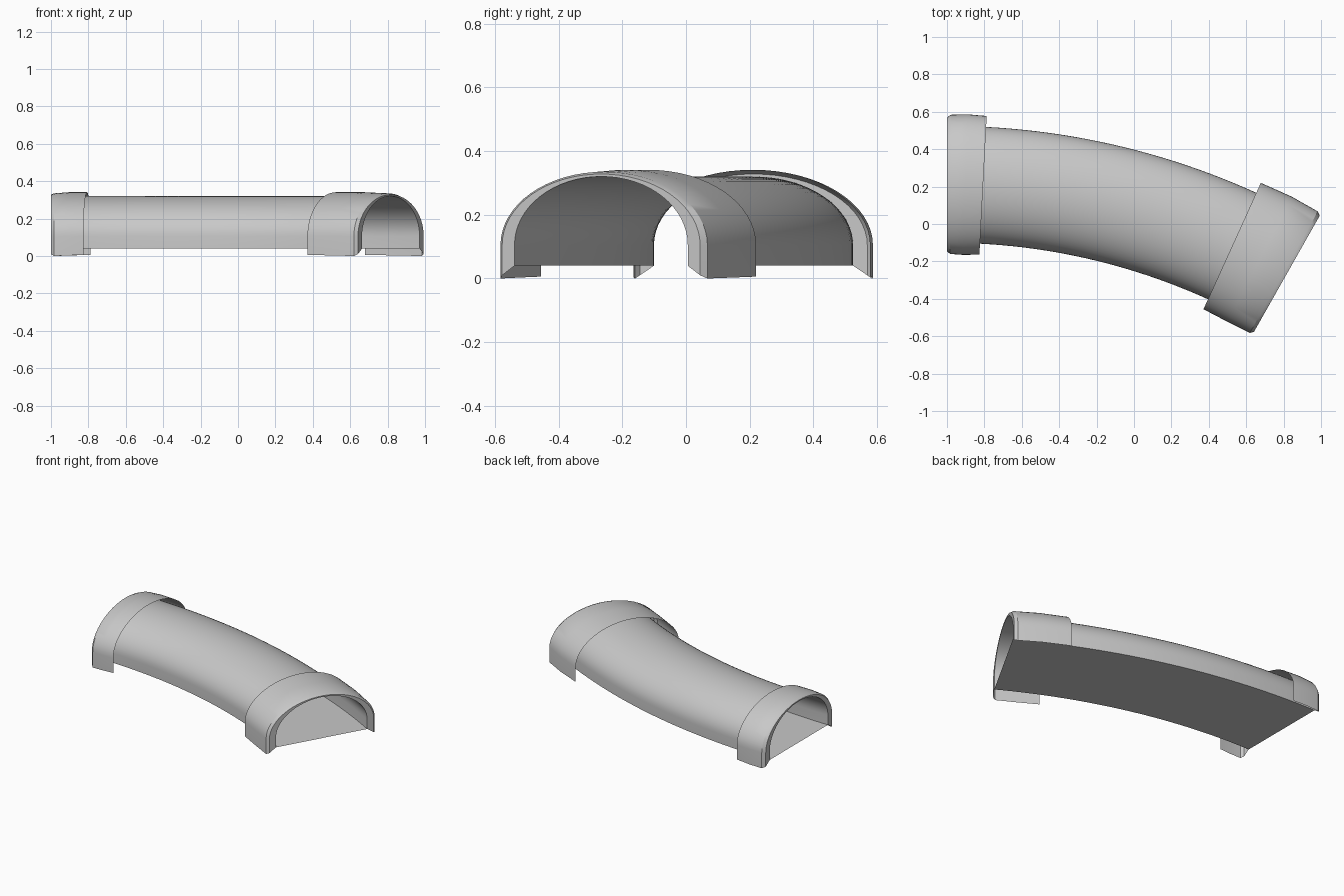
import bpy
import math

cube = bpy.data.objects.get("Cube")
if cube:
    bpy.data.objects.remove(cube, do_unlink=True)

RADIUS = 3.69                  # bend radius of the centre line
BEND = math.radians(29.5)      # total bend
LENGTH = RADIUS * BEND
START_X, START_Y = -1.0, 0.212
SPRING = 0.105                 # height where the arch begins
ARC_STEPS = 32

grey = bpy.data.materials.new("light grey")
grey.use_nodes = True
colour = (0.58, 0.58, 0.58, 1)
grey.diffuse_color = colour
bsdf = grey.node_tree.nodes["Principled BSDF"]
bsdf.inputs["Base Color"].default_value = colour
bsdf.inputs["Roughness"].default_value = 0.7


def on_path(s, side, z):
    """Point at distance s along the bend, offset sideways."""
    a = s / RADIUS
    r = RADIUS + side
    return (START_X + r * math.sin(a), START_Y - RADIUS + r * math.cos(a), z)


def arch_ring(s, half_width, top, bottom):
    """Half-ellipse arch on short upright walls."""
    ring = [on_path(s, half_width, bottom)]
    for i in range(ARC_STEPS + 1):
        t = math.pi * i / ARC_STEPS
        ring.append(on_path(s, half_width * math.cos(t),
                            SPRING + (top - SPRING) * math.sin(t)))
    ring.append(on_path(s, -half_width, bottom))
    return ring


def make_object(name, verts, faces):
    mesh = bpy.data.meshes.new(name)
    mesh.from_pydata(verts, [], faces)
    mesh.materials.append(grey)
    obj = bpy.data.objects.new(name, mesh)
    bpy.context.collection.objects.link(obj)
    bpy.ops.object.select_all(action="DESELECT")
    obj.select_set(True)
    bpy.context.view_layer.objects.active = obj
    bpy.ops.object.shade_smooth_by_angle(angle=math.radians(30))
    return obj


def loft(name, sections):
    """Open sheet through a row of arch sections."""
    verts, faces = [], []
    for section in sections:
        verts += arch_ring(*section)
    n = ARC_STEPS + 3
    for r in range(len(sections) - 1):
        for p in range(n - 1):
            a, b = r * n + p, (r + 1) * n + p
            faces.append((a, a + 1, b + 1, b))
    return make_object(name, verts, faces)


# Curved tunnel shell
BODY = (0.3125, 0.32, 0.04)
STEPS = 30
stations = [LENGTH * i / STEPS for i in range(STEPS + 1)]
loft("tunnel_shell", [(s, *BODY) for s in stations])

# Flat floor between the walls
floor_verts = []
for s in stations:
    floor_verts += [on_path(s, BODY[0], BODY[2]), on_path(s, -BODY[0], BODY[2])]
make_object("tunnel_floor", floor_verts,
            [(2 * i, 2 * i + 1, 2 * i + 3, 2 * i + 2) for i in range(STEPS)])


# Collars: rim, rounded lip and slightly crowned sleeve, open at the back
def collar(name, length, at_end):
    profile = [(0, *BODY),
               (0, 0.357, 0.328, 0.01),
               (0.018, 0.372, 0.335, 0.0),
               (length * 0.5, 0.376, 0.341, 0.003),
               (length, 0.371, 0.341, 0.006)]
    if at_end:
        profile = [(LENGTH - s, w, t, b) for s, w, t, b in reversed(profile)]
    return loft(name, profile)


collar("start_collar", 0.193, False)
collar("end_collar", 0.328, True)
